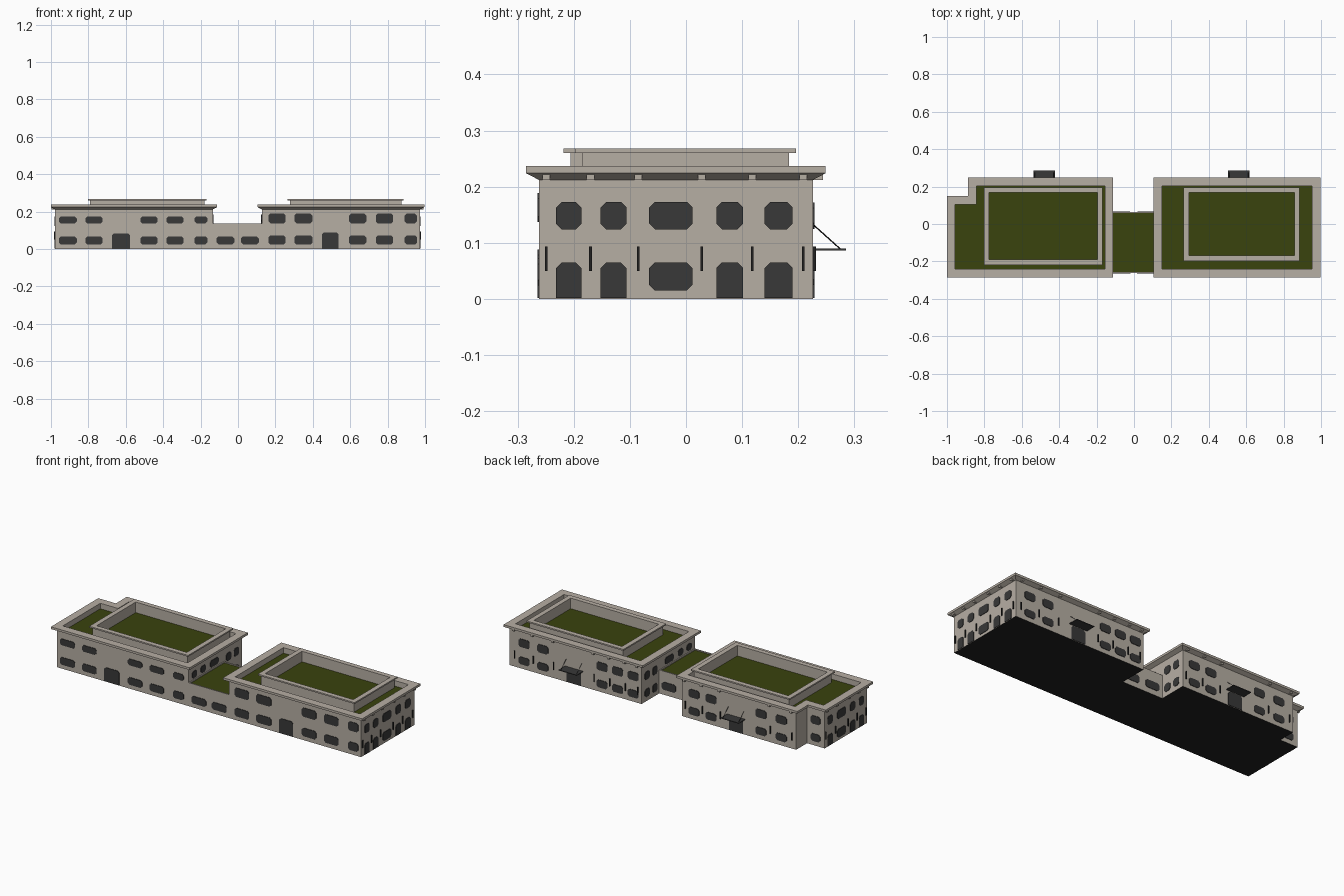
import bpy, bmesh
from mathutils import Vector

if "Cube" in bpy.data.objects:
    bpy.data.objects.remove(bpy.data.objects["Cube"])


def material(name, rgb):
    m = bpy.data.materials.new(name)
    m.diffuse_color = (*rgb, 1)
    m.use_nodes = True
    m.node_tree.nodes["Principled BSDF"].inputs["Base Color"].default_value = m.diffuse_color
    return m


STONE = material("stone", (0.47, 0.425, 0.37))
GREEN = material("roof_green", (0.042, 0.056, 0.004))
GLASS = material("dark_glass", (0.04, 0.04, 0.04))
METAL = material("black_metal", (0.015, 0.015, 0.015))


def finish(name, bm, *mats):
    bmesh.ops.recalc_face_normals(bm, faces=bm.faces)
    me = bpy.data.meshes.new(name)
    bm.to_mesh(me)
    bm.free()
    for m in mats:
        me.materials.append(m)
    ob = bpy.data.objects.new(name, me)
    bpy.context.collection.objects.link(ob)
    return ob


def offset(poly, d):
    """Mitred outward offset of an axis-aligned anticlockwise outline."""
    out = []
    for i, p in enumerate(poly):
        a, b, c = Vector(poly[i - 1]), Vector(p), Vector(poly[(i + 1) % len(poly)])
        e, f = (b - a).normalized(), (c - b).normalized()
        out.append((b.x + d * (e.y + f.y), b.y - d * (e.x + f.x)))
    return out


def shell(name, outline, profile):
    """Loft an outline through (offset, z) steps; black base, green deck on top."""
    bm = bmesh.new()
    rings = [[bm.verts.new((x, y, z)) for x, y in offset(outline, d)] for d, z in profile]
    n = len(outline)
    for lo, hi in zip(rings, rings[1:]):
        for i in range(n):
            j = (i + 1) % n
            bm.faces.new((lo[i], lo[j], hi[j], hi[i]))
    bm.faces.new(rings[-1]).material_index = 1
    bm.faces.new(rings[0][::-1]).material_index = 2
    return finish(name, bm, STONE, GREEN, METAL)


def rect(x0, x1, y0, y1):
    return [(x0, y0), (x1, y0), (x1, y1), (x0, y1)]


def panels(name, axis, plane, items):
    """Thin dark plates with clipped corners on a wall; items = (centre, width, z0, z1)."""
    bm = bmesh.new()
    for c, w, z0, z1 in items:
        k = 0.01
        b = 0.0 if z0 < 0.01 else k          # doors keep square feet
        h = w / 2
        pts = [(-h + b, z0), (h - b, z0), (h, z0 + b), (h, z1 - k), (h - k, z1),
               (-h + k, z1), (-h, z1 - k), (-h, z0 + b)]
        if b == 0:
            pts = [p for i, p in enumerate(pts) if i not in (2, 7)]
        rings = []
        for d in (-0.003, 0.003):
            rings.append([bm.verts.new((c + u, plane + d, z) if axis == 'x'
                                       else (plane + d, c + u, z)) for u, z in pts])
        bm.faces.new(rings[0])
        bm.faces.new(rings[1])
        for i in range(len(pts)):
            j = (i + 1) % len(pts)
            bm.faces.new((rings[0][i], rings[0][j], rings[1][j], rings[1][i]))
    return finish(name, bm, GLASS)


def boxes(name, mat, items):
    """items = (x0, x1, y0, y1, z0, z1)"""
    bm = bmesh.new()
    for x0, x1, y0, y1, z0, z1 in items:
        vs = bmesh.ops.create_cube(bm, size=1)['verts']
        for v in vs:
            v.co = (x0 if v.co.x < 0 else x1, y0 if v.co.y < 0 else y1, z0 if v.co.z < 0 else z1)
    return finish(name, bm, mat)


FRONT, BACK = -0.262, 0.226
LX0, LX1, RX0, RX1 = -0.978, -0.134, 0.127, 0.973

# Main blocks with sloped cornice and sunken green roof
body = [(0, 0), (0, 0.212), (0.023, 0.224), (0.023, 0.237), (-0.022, 0.237), (-0.022, 0.205)]
left = [(LX0, FRONT), (LX1, FRONT), (LX1, BACK), (-0.865, BACK), (-0.865, 0.126), (LX0, 0.126)]
shell("left_block", left, body)
shell("right_block", rect(RX0, RX1, FRONT, BACK), body)
shell("link_block", rect(LX1, RX0, FRONT, 0.064),
      [(0, 0), (0, 0.136), (-0.006, 0.136), (-0.006, 0.13)])

# Upper roof parapets
tier = [(0, 0.204), (0, 0.26), (0.012, 0.26), (0.012, 0.268), (-0.016, 0.268), (-0.016, 0.207)]
shell("left_roof_parapet", rect(-0.79, -0.18, -0.206, 0.184), tier)
shell("right_roof_parapet", rect(0.277, 0.874, -0.185, 0.184), tier)

# Front windows and doors
lx = [(-0.91, 0.096), (-0.77, 0.092), (-0.476, 0.092), (-0.337, 0.092), (-0.198, 0.068)]
rx = [(0.209, 0.092), (0.35, 0.096), (0.64, 0.092), (0.783, 0.092), (0.924, 0.065)]
panels("front_windows", 'x', FRONT,
       [(c, w, 0.137, 0.174) for c, w in lx] + [(c, w, 0.137, 0.189) for c, w in rx]
       + [(c, w, 0.024, 0.067) for c, w in lx + [(-0.067, 0.094), (0.064, 0.094)]]
       + [(c, w, 0.024, 0.072) for c, w in rx])
panels("front_doors", 'x', FRONT, [(-0.626, 0.096, 0.002, 0.083), (0.493, 0.088, 0.002, 0.088)])

# Back windows and doors
bx = [-0.21, -0.32, -0.64, -0.77, 0.18, 0.28, 0.38, 0.76, 0.88]
panels("back_windows", 'x', BACK,
       [(c, 0.07, 0.125, 0.172) for c in bx] + [(c, 0.07, 0.025, 0.068) for c in bx])
panels("back_doors", 'x', BACK, [(-0.48, 0.09, 0.002, 0.082), (0.56, 0.09, 0.002, 0.082)])
panels("wing_back_windows", 'x', 0.126, [(-0.92, 0.06, 0.125, 0.172), (-0.92, 0.06, 0.025, 0.068)])
panels("link_back_windows", 'x', 0.064, [(-0.067, 0.09, 0.03, 0.075), (0.064, 0.09, 0.03, 0.075)])

# Outer side windows and doors
sy = [(-0.209, 0.045), (-0.129, 0.046), (-0.027, 0.077), (0.078, 0.048), (0.165, 0.05)]


def side(name, plane, bays):
    panels(name, 'y', plane,
           [(c, w, 0.124, 0.173) for c, w in bays]
           + [(c, w, 0.015 if w > 0.07 else 0.002, 0.065) for c, w in bays])


side("right_side_openings", RX1, sy)
side("left_side_openings", LX0, sy[:4])

# Inner side windows above and behind the link
for name, plane in (("left_inner_windows", LX1), ("right_inner_windows", RX0)):
    panels(name, 'y', plane,
           [(c, w, 0.146, 0.185) for c, w in sy[:3]]
           + [(c, 0.045, z, z + 0.046) for c in (0.105, 0.175) for z in (0.025, 0.126)])

# Wall lamps and small corbels under the cornice
ly = [-0.249, -0.17, -0.085, 0.028, 0.118, 0.209]
lbx = [-0.84, -0.7, -0.38, -0.265, -0.155, 0.15, 0.23, 0.33, 0.43, 0.69, 0.82, 0.94]
lamps, corbels = [], []
for plane, s, ys in ((RX1, 1, ly), (LX0, -1, ly[:5])):
    for y in ys:
        x0, x1 = sorted((plane, plane + s * 0.006))
        lamps.append((x0, x1, y - 0.0025, y + 0.0025, 0.05, 0.093))
        x0, x1 = sorted((plane, plane + s * 0.018))
        corbels.append((x0, x1, y - 0.007, y + 0.007, 0.212, 0.225))
for x in lbx:
    lamps.append((x - 0.0025, x + 0.0025, BACK, BACK + 0.006, 0.05, 0.093))
    corbels.append((x - 0.007, x + 0.007, BACK, BACK + 0.018, 0.212, 0.225))
boxes("wall_lamps", METAL, lamps)
boxes("corbels", STONE, corbels)

# Canopies over the back doors, hung on two rods each
for side_name, cx in (("left", -0.48), ("right", 0.56)):
    boxes(side_name + "_canopy", GLASS, [(cx - 0.058, cx + 0.058, BACK, 0.285, 0.086, 0.09)])
    for x in (cx - 0.05, cx + 0.05):
        cu = bpy.data.curves.new(side_name + "_canopy_rod", 'CURVE')
        cu.dimensions = '3D'
        cu.bevel_depth = 0.0012
        cu.bevel_resolution = 0
        sp = cu.splines.new('POLY')
        sp.points.add(1)
        sp.points[0].co = (x, BACK, 0.133, 1)
        sp.points[1].co = (x, 0.275, 0.089, 1)
        cu.materials.append(METAL)
        bpy.context.collection.objects.link(bpy.data.objects.new(side_name + "_canopy_rod", cu))
